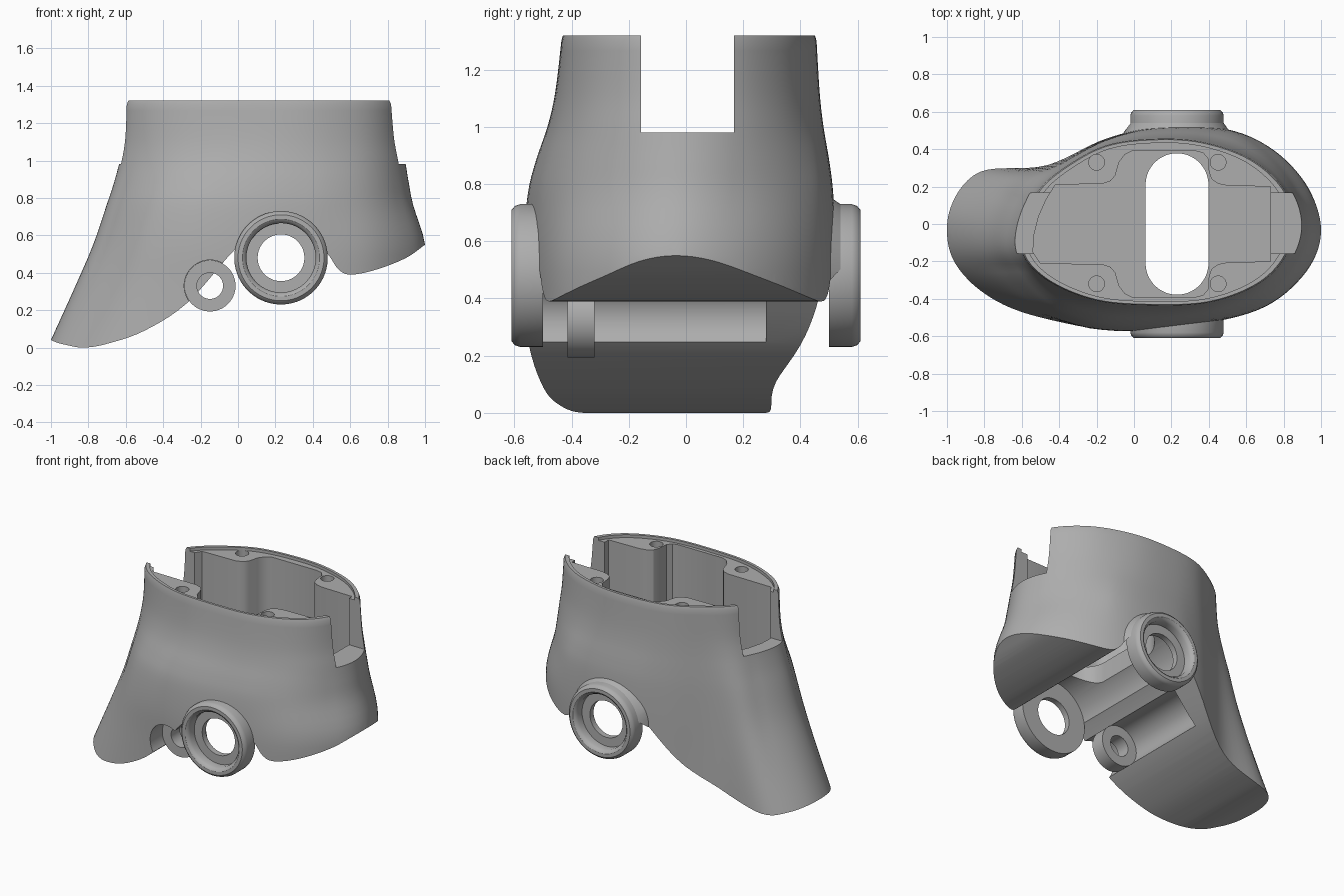
import bpy, bmesh, math
from mathutils import Vector

if "Cube" in bpy.data.objects:
    bpy.data.objects.remove(bpy.data.objects["Cube"])

grey = bpy.data.materials.new("plain grey")
grey.use_nodes = True
COLOUR = (0.42, 0.42, 0.42, 1)
grey.diffuse_color = COLOUR
grey.node_tree.nodes["Principled BSDF"].inputs["Base Color"].default_value = COLOUR


def spline(points, steps, closed=False):
    """Smooth curve passing through the given points."""
    pts = [Vector(p) for p in points]
    n = len(pts)
    pick = lambda i: pts[i % n] if closed else pts[max(0, min(n - 1, i))]
    out = []
    for i in range(n if closed else n - 1):
        a, b, c, d = (pick(i + k) for k in (-1, 0, 1, 2))
        for s in range(steps):
            t = s / steps
            out.append(b + ((c - a) * t + (2 * a - 5 * b + 4 * c - d) * t * t
                            + (3 * b - a - 3 * c + d) * t ** 3) / 2)
    return out if closed else out + [pts[-1]]


def loft(name, rings, capped=True):
    """Skin a list of rings; capped lofts are solid, others close on themselves."""
    bm = bmesh.new()
    rows = [[bm.verts.new(p) for p in ring] for ring in rings]
    n = len(rows[0])
    pairs = list(zip(rows, rows[1:])) + ([] if capped else [(rows[-1], rows[0])])
    for low, high in pairs:
        for i in range(n):
            j = (i + 1) % n
            bm.faces.new((low[i], low[j], high[j], high[i]))
    if capped:
        bm.faces.new(rows[0])
        bm.faces.new(rows[-1])
    bmesh.ops.recalc_face_normals(bm, faces=bm.faces)
    mesh = bpy.data.meshes.new(name)
    bm.to_mesh(mesh)
    bm.free()
    mesh.materials.append(grey)
    obj = bpy.data.objects.new(name, mesh)
    bpy.context.collection.objects.link(obj)
    return obj


def upright(name, outline, z0, z1):
    return loft(name, [[(p[0], p[1], z) for p in outline] for z in (z0, z1)])


def crosswise(name, outline, y0, y1):
    return loft(name, [[(p[0], y, p[1]) for p in outline] for y in (y0, y1)])


def circle(cx, cy, r, n=64):
    return [(cx + r * math.cos(math.tau * (i + .5) / n), cy + r * math.sin(math.tau * (i + .5) / n))
            for i in range(n)]


def lathe(name, centre, profile, capped=False):
    """Turn (radius, y) pairs about an axis along y."""
    return loft(name, [[(x, y, z) for x, z in circle(*centre, r)] for r, y in profile], capped)


def activate(obj):
    bpy.ops.object.select_all(action='DESELECT')
    bpy.context.view_layer.objects.active = obj
    obj.select_set(True)


def combine(obj, tool, operation='DIFFERENCE'):
    tool.hide_render = True
    activate(obj)
    mod = obj.modifiers.new("cut", 'BOOLEAN')
    mod.object, mod.operation, mod.solver = tool, operation, 'EXACT'
    bpy.ops.object.modifier_apply(modifier=mod.name)
    bpy.data.objects.remove(tool)


def smooth(obj):
    activate(obj)
    bpy.ops.object.shade_smooth_by_angle(angle=math.radians(32))


# Outer shell: the rim outline flows into the wider lower outline
RIM = [(.86, 0), (.8, .19), (.62, .35), (.36, .44), (.1, .455), (-.15, .42), (-.36, .31),
       (-.51, .18), (-.59, 0), (-.59, -.17), (-.45, -.31), (-.2, -.41), (.1, -.435),
       (.4, -.42), (.65, -.33), (.8, -.19)]
BASE = [(1, -.04), (.93, .19), (.75, .39), (.5, .505), (.15, .52), (-.15, .46), (-.47, .315),
        (-.81, .275), (-.98, .08), (-.98, -.15), (-.82, -.345), (-.56, -.485), (-.1, -.57),
        (.35, -.535), (.7, -.44), (.92, -.25)]
rim, base = spline(RIM, 7, True), spline(BASE, 7, True)
# height, spread of the long end, of the middle and of the short end
LEVELS = [(-.1, 1.15, 1, 1), (.04, 1, 1, 1), (.32, .68, 1, 1), (.55, .43, 1, 1),
          (.76, .25, .87, .55), (.88, .15, .66, .38), (1, .07, .36, .24),
          (1.12, .02, .16, .1), (1.3, 0, 0, 0)]


def section(level):
    z, long_end, middle, short_end = level
    ring = []
    for a, b in zip(rim, base):
        u = max(0, min(1, -a.x / .55))
        v = max(0, min(1, (a.x - .45) / .35))
        p = a + (b - a) * (middle + (long_end - middle) * u + (short_end - middle) * v)
        ring.append((p.x, p.y, z))
    return ring


def shrunk_rim(k):
    return [(.1 + (p.x - .1) * k, p.y * k) for p in rim]


rings = [section(level) for level in spline(LEVELS, 4)]
rings.append([(x, y, 1.32) for x, y in shrunk_rim(.988)])
body = loft("body", rings)

HUB, PIVOT = (.23, .48), (-.15, .33)

# Tapered neck behind the back hub ring
combine(body, lathe("neck", HUB, [(.3, .38), (.285, .49), (.25, .54)], True), 'UNION')

# Curved underside, cut straight across
UNDER = [(-1.15, .13), (-1, .04), (-.9, .01), (-.82, 0), (-.7, .02), (-.5, .09), (-.27, .24),
         (-.02, .52), (.1, .59), (.23, .61), (.4, .58), (.48, .5), (.54, .415), (.61, .39),
         (.75, .42), (.9, .48), (1, .55), (1.15, .66)]
under = spline(UNDER, 5) + [Vector((1.15, -.5)), Vector((-1.15, -.5))]
combine(body, crosswise("underside", under, -1, 1))

# Arch between the hubs, through bore and small pivot pocket
combine(body, crosswise("arch", circle(*HUB, .25), -.5, .5))
combine(body, crosswise("bore", circle(*HUB, .183), -.8, .8))
combine(body, crosswise("pocket", circle(*PIVOT, .138), -.8, .28))

# Recessed rim, main cavity and long slot through the floor
combine(body, upright("rim_recess", shrunk_rim(.95), 1.3, 1.5))
side = [(.73, .2), (.5, .205), (.45, .215), (.415, .24), (.4, .28), (.395, .35), (.37, .38),
        (.33, .39), (-.01, .39), (-.05, .37), (-.08, .33), (-.1, .26), (-.125, .23), (-.17, .215)]
end = [(-.42, .21), (-.47, .13), (-.51, .04), (-.535, -.06), (-.54, -.15), (-.5, -.21)]
cavity = side + end + [(x, -y) for x, y in reversed(side)]
combine(body, upright("cavity", cavity, .8, 1.5))
slot = [(x, y + math.copysign(.21, y)) for x, y in circle(.23, 0, .168, 48)]
combine(body, upright("floor_slot", slot, .3, .9))

# Open notches at both ends of the rim
for x0, x1 in ((-.95, -.42), (.7, 1.1)):
    combine(body, upright("notch", [(x0, -.157), (x1, -.157), (x1, .167), (x0, .167)], .98, 1.5))

# Screw holes
for x in (-.2, .45):
    for y in (-.32, .33):
        combine(body, upright("screw_hole", circle(x, y, .042, 32), 1.2, 1.5))
smooth(body)

# Hub rings with rounded lips and a stepped bore
for side, name in ((-1, "front_hub"), (1, "back_hub")):
    profile = [(.125, .5), (.25, .5), (.25, .58), (.244, .598), (.23, .61), (.207, .61),
               (.195, .602), (.185, .585), (.185, .54), (.125, .54)]
    smooth(lathe(name, HUB, [(r, side * y) for r, y in profile]))

# Small pivot ring inside the pocket
smooth(lathe("pivot_ring", PIVOT, [(.07, -.415), (.137, -.415), (.137, -.32), (.07, -.32)]))
